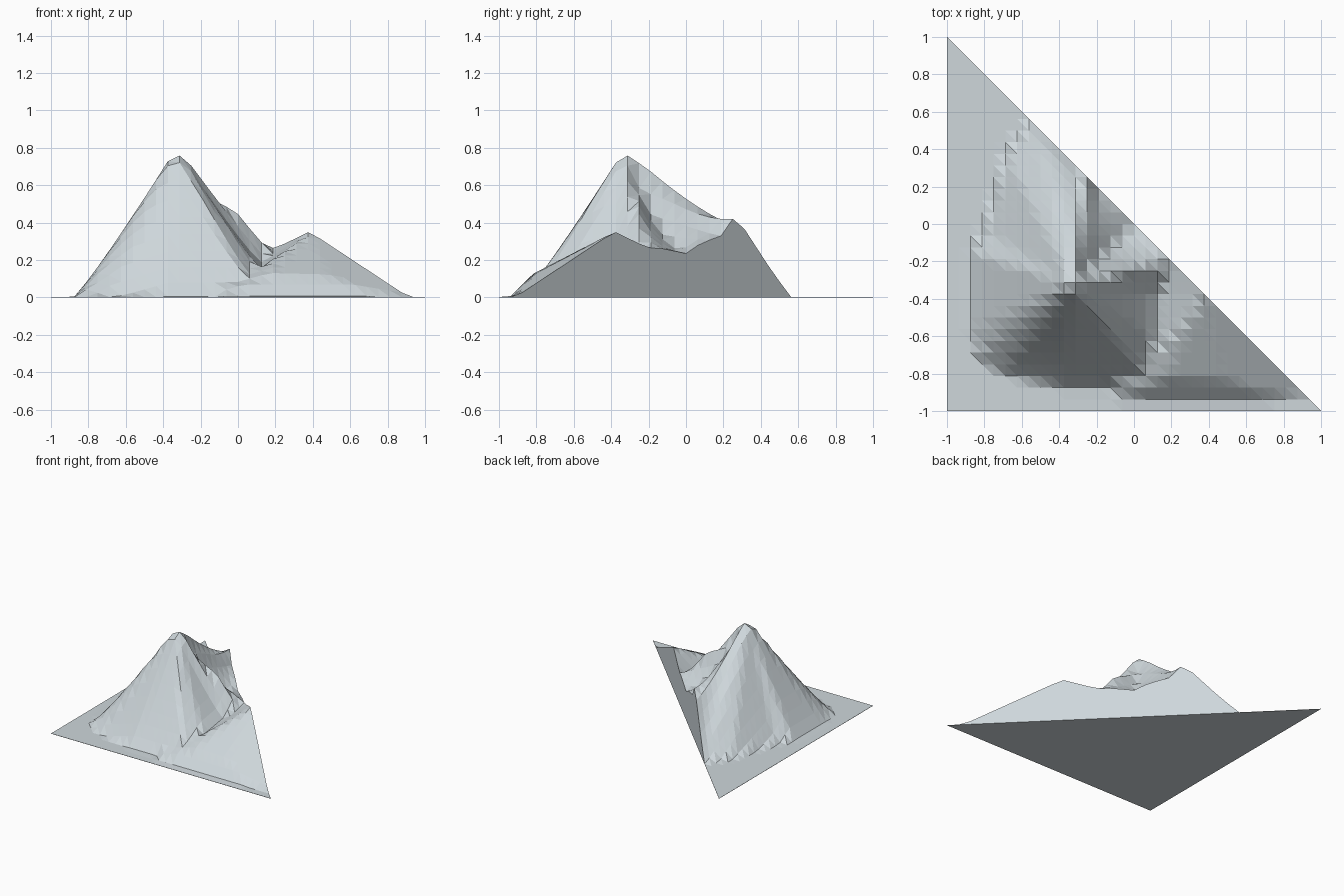
import bpy, bmesh

if "Cube" in bpy.data.objects:
    bpy.data.objects.remove(bpy.data.objects["Cube"])

N = 32                 # grid cells along each straight side
STEP = 2 / N

# Rim of the main mountain, counter-clockwise: x, y, height, concavity
MAIN_TOP = (-0.33, -0.325, 0.80)
MAIN_RIM = [
    (0.12, -0.37, .19, 1.1), (0.20, -0.20, .265, 1.1), (0.12, -0.12, .26, 1.5),
    (0.0, 0.0, .235, 1.8), (-0.08, 0.08, .29, 1.7), (-0.19, 0.19, .33, 1.3),
    (-0.25, 0.25, .42, 1.5), (-0.31, 0.31, .37, 1.4), (-0.44, 0.44, .17, 1.2),
    (-0.56, 0.56, 0, 1.1), (-0.69, 0.38, 0, 1.1), (-0.80, -0.03, 0, 1.1),
    (-0.88, -0.15, 0, 1.1), (-0.88, -0.58, 0, 1.1), (-0.86, -0.72, 0, 1.2),
    (-0.72, -0.80, 0, 1.1), (-0.38, -0.88, 0, 1.1), (-0.19, -0.88, 0, 1.1),
    (0.06, -0.81, .09, 1.1), (0.12, -0.62, .15, 1.1)]

# Rim of the smaller foothill that is cut by the diagonal
HILL_TOP = (0.385, -0.375, 0.355)
HILL_RIM = [
    (0.90, -0.90, .01, 1), (0.96, -0.80, 0, 1), (0.60, -0.2, .1, 1), (0.20, -0.19, .265, 1),
    (0.12, -0.36, .18, 1), (0.12, -0.62, .15, 1), (0.0, -0.78, .06, 1),
    (-0.15, -0.92, 0, 1), (0.10, -0.95, .06, 1), (0.50, -0.95, .05, 1)]


def fan_height(x, y, top, rim):
    """Height of a cone-like fan from a summit to an irregular rim."""
    px, py = x - top[0], y - top[1]
    for k, a in enumerate(rim):
        b = rim[(k + 1) % len(rim)]
        ax, ay, bx, by = a[0] - top[0], a[1] - top[1], b[0] - top[0], b[1] - top[1]
        det = ax * by - ay * bx
        if abs(det) < 1e-9:
            continue
        u, v = (px * by - py * bx) / det, (ax * py - ay * px) / det
        t = u + v
        if u >= -1e-6 and v >= -1e-6 and t <= 1.02:
            if t < 1e-6:
                return top[2]
            zr, p = (u * a[2] + v * b[2]) / t, (u * a[3] + v * b[3]) / t
            return zr + (top[2] - zr) * max(0, 1 - t) ** p
    return 0


def height(x, y):
    main = fan_height(x, y, MAIN_TOP, MAIN_RIM)
    hill = min(fan_height(x, y, HILL_TOP, list(HILL_RIM)), (y + 0.945) * 1.0)
    return max(main, hill, 0.002)


# Terrain surface on a right-triangle grid
bm = bmesh.new()
grid = {}
for i in range(N + 1):
    for j in range(N + 1 - i):
        x, y = -1 + i * STEP, -1 + j * STEP
        grid[i, j] = bm.verts.new((x, y, height(x, y)))
for i in range(N):
    for j in range(N - i):
        bm.faces.new((grid[i, j], grid[i + 1, j], grid[i, j + 1]))
        if i + j < N - 1:
            bm.faces.new((grid[i + 1, j], grid[i + 1, j + 1], grid[i, j + 1]))

# Side walls, including the diagonal cut, and the flat underside
loop = [(i, 0) for i in range(N)] + [(N - k, k) for k in range(N)] + [(0, N - k) for k in range(N)]
base = [bm.verts.new((grid[c].co.x, grid[c].co.y, 0)) for c in loop]
for k in range(len(loop)):
    m = (k + 1) % len(loop)
    bm.faces.new((grid[loop[m]], grid[loop[k]], base[k], base[m]))
bm.faces.new(list(reversed(base)))
bmesh.ops.recalc_face_normals(bm, faces=bm.faces)

mesh = bpy.data.meshes.new("mountain_corner")
bm.to_mesh(mesh)
bm.free()
stone = bpy.data.materials.new("pale_grey_stone")
stone.diffuse_color = (0.62, 0.68, 0.71, 1)
stone.use_nodes = True
stone.node_tree.nodes["Principled BSDF"].inputs["Base Color"].default_value = stone.diffuse_color
mesh.materials.append(stone)
bpy.context.collection.objects.link(bpy.data.objects.new("mountain_corner", mesh))
